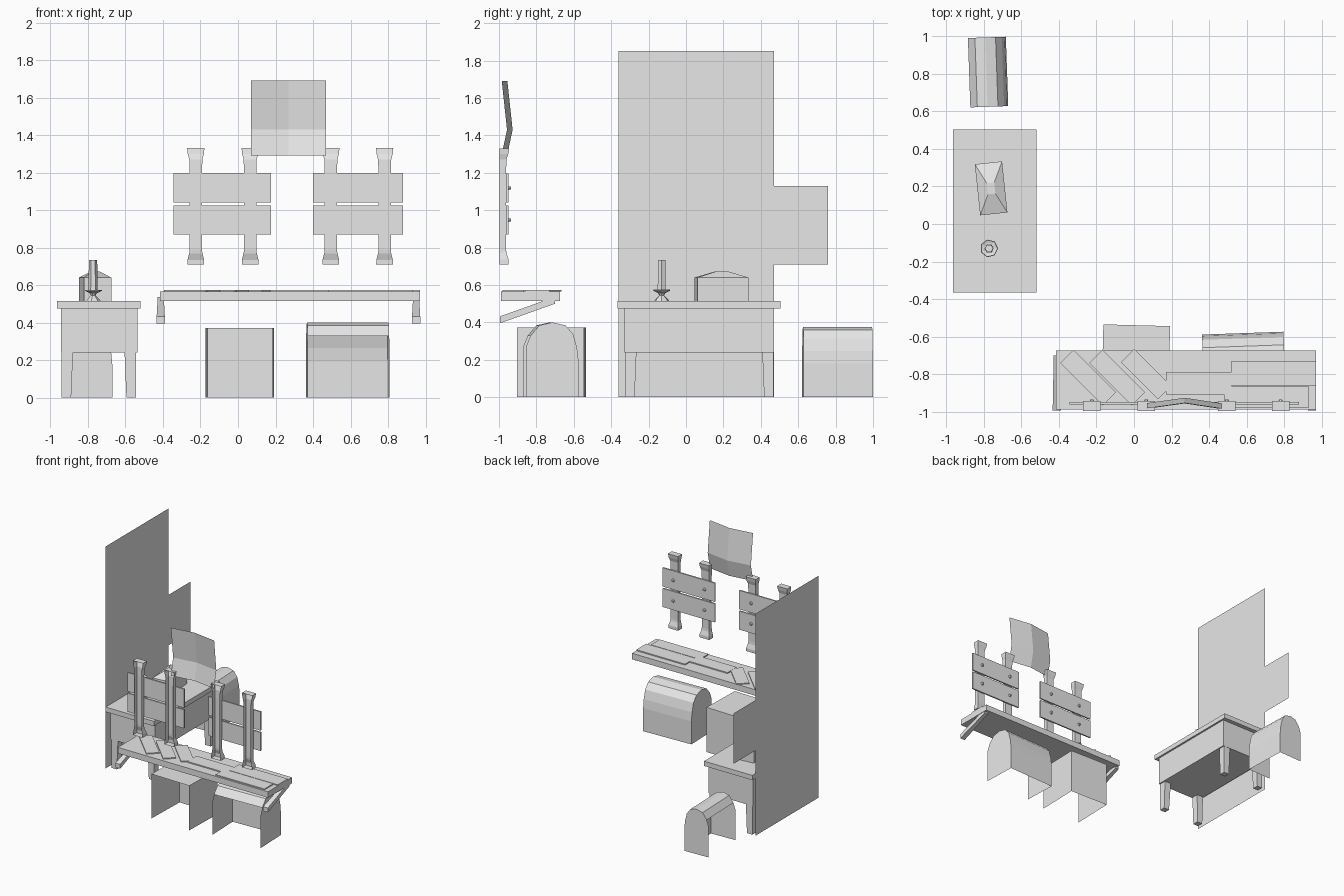
import bpy, bmesh
from math import radians, pi, cos, sin
from mathutils import Matrix, Vector

if "Cube" in bpy.data.objects:
    bpy.data.objects.remove(bpy.data.objects["Cube"])

grey = bpy.data.materials.new("light grey")
grey.use_nodes = True
grey.diffuse_color = (0.8, 0.8, 0.8, 1)
grey.node_tree.nodes["Principled BSDF"].inputs["Base Color"].default_value = (0.8, 0.8, 0.8, 1)


def build(name, verts, faces, loc=(0, 0, 0), turn=0):
    mesh = bpy.data.meshes.new(name)
    mesh.from_pydata(verts, [], faces)
    bm = bmesh.new()
    bm.from_mesh(mesh)
    bmesh.ops.recalc_face_normals(bm, faces=bm.faces)
    bm.to_mesh(mesh)
    bm.free()
    mesh.materials.append(grey)
    obj = bpy.data.objects.new(name, mesh)
    obj.location = loc
    obj.rotation_euler.z = radians(turn)
    bpy.context.collection.objects.link(obj)
    return obj


def loft(name, rings, close=True, caps=True, **place):
    """Bridge equal rings of points, optionally leaving one side open."""
    n = len(rings[0])
    verts = [p for ring in rings for p in ring]
    faces = []
    for r in range(len(rings) - 1):
        for i in range(n if close else n - 1):
            j = (i + 1) % n
            faces.append((r * n + i, r * n + j, r * n + n + j, r * n + n + i))
    if caps:
        faces += [tuple(range(n)), tuple(range(len(verts) - n, len(verts)))]
    return build(name, verts, faces, **place)


def rect(x0, x1, y0, y1, z):
    return [(x0, y0, z), (x0, y1, z), (x1, y1, z), (x1, y0, z)]


def box(name, x, y, z, **place):
    return loft(name, [rect(*x, *y, h) for h in z], **place)


def lathe(name, profile, sides, loc):
    return loft(name, [[(r * cos(2 * pi * i / sides), r * sin(2 * pi * i / sides), z)
                        for i in range(sides)] for r, z in profile], loc=loc)


def arched_chest(name, width, length, height, loc, turn):
    # Two arched ends, a back and a curved lid; the wall side is open
    arch = [(-0.5, 0), (-0.5, 0.68), (-0.42, 0.82), (-0.25, 0.96), (0, 1),
            (0.25, 0.96), (0.4, 0.84), (0.47, 0.66), (0.5, 0.48), (0.5, 0)]
    n = len(arch)
    verts = [(s * length / 2, u * width, h * height) for s in (-1, 1) for u, h in arch]
    faces = [tuple(range(n)), tuple(range(n, 2 * n))]
    faces += [(i, i + 1, n + i + 1, n + i) for i in range(2, n - 1)]
    build(name, verts, faces, loc, turn)


# Tall wall sheet and the smaller sheet beside it
for name, y0, y1, z0, z1 in (("wall_sheet", -0.36, 0.47, 0, 1.85),
                             ("side_sheet", 0.47, 0.76, 0.71, 1.13)):
    build(name, [(-0.97, y0, z0), (-0.97, y1, z0), (-0.97, y1, z1), (-0.97, y0, z1)],
          [(0, 1, 2, 3)])

# Table
box("table_top", (-0.965, -0.52), (-0.365, 0.505), (0.475, 0.515))
box("table_apron", (-0.945, -0.535), (-0.33, 0.47), (0.24, 0.475))
for x, sx in ((-0.94, 1), (-0.545, -1)):
    for y, sy in ((-0.325, 1), (0.468, -1)):
        loft("table_leg", [[(x, y, z), (x, y + sy * w, z), (x + sx * w, y + sy * w, z),
                            (x + sx * w, y, z)] for w, z in ((0.05, 0), (0.06, 0.24))])

# Small casket with a shallow peaked lid
casket = [rect(-0.073, 0.073, -0.137, 0.137, 0.0),
          rect(-0.073, 0.073, -0.137, 0.137, 0.125),
          rect(-0.02, 0.02, -0.03, 0.03, 0.158)]
loft("casket", casket, loc=(-0.762, 0.19, 0.515), turn=6)

# Candle on a stand
spot = (-0.773, -0.13, 0.515)
lathe("candle_stand", [(0.04, 0), (0.035, 0.008), (0.013, 0.03), (0.02, 0.042),
                       (0.048, 0.055), (0.045, 0.06), (0.03, 0.056)], 7, spot)
lathe("candle", [(0.025, 0.05), (0.022, 0.218)], 6, spot)

# Shelf with loose boards on top
box("shelf", (-0.415, 0.97), (-0.99, -0.675), (0.515, 0.565))
for x, y, length in ((-0.245, -0.82, 0.32), (-0.09, -0.82, 0.32), (0.065, -0.80, 0.28)):
    box("diagonal_board", (-length / 2, length / 2), (-0.05, 0.05), (0, 0.008),
        loc=(x, y, 0.565), turn=-45)
for x, y in (((0.17, 0.52), (-0.91, -0.79)), ((0.52, 0.97), (-0.86, -0.73)),
             ((0.48, 0.93), (-0.98, -0.865))):
    box("straight_board", x, y, (0.565, 0.574))

# Slanted shelf brackets
for x in (-0.412, 0.95):
    rings = []
    for y, z, w in ((-0.995, 0.41, 0.022), (-0.7, 0.515, 0.016)):
        rings.append([(x - w, y, z - 0.015), (x + w, y, z - 0.015),
                      (x + w, y, z + 0.022), (x - w, y, z + 0.022)])
    loft("shelf_bracket", rings)

# Two slatted panels: channel posts open toward the wall, two planks each
post = [(0.71, 0.045, -0.948), (0.735, 0.044, -0.948), (0.77, 0.035, -0.96),
        (0.79, 0.033, -0.962), (1.2, 0.033, -0.962), (1.27, 0.035, -0.96),
        (1.3, 0.043, -0.95), (1.33, 0.046, -0.945)]
for x0, x1, posts in ((-0.345, 0.175, (-0.225, 0.065)), (0.4, 0.88, (0.495, 0.782))):
    for x in posts:
        loft("panel_post", [[(x - w, -0.998, z), (x - w, b, z), (x + w, b, z),
                             (x + w, -0.998, z)] for z, w, b in post], close=False)
    for z0, z1 in ((0.87, 1.025), (1.04, 1.197)):
        box("panel_plank", (x0, x1), (-0.962, -0.95), (z0, z1))
        for x in posts:
            bolt = lathe("plank_bolt", [(0.014, 0), (0.008, 0.014)], 6,
                         (x, -0.95, (z0 + z1) / 2))
            bolt.rotation_euler.x = -pi / 2

# Curved hanging sheet
rows = ((1.69, -0.955), (1.43, -0.927), (1.29, -0.957))
loft("hanging_sheet", [[(0.07, y - 0.028, z), (0.27, y, z), (0.47, y - 0.03, z)]
                       for z, y in rows], close=False, caps=False)

# Arched chests
arched_chest("shelf_chest", 0.28, 0.435, 0.4, (0.585, -0.722, 0), 2)
arched_chest("wall_chest", 0.22, 0.37, 0.375, (-0.787, 0.81, 0), -88)

# Square crate open at the front and below
build("crate", rect(-0.178, 0.178, -0.18, 0.18, 0) + rect(-0.178, 0.178, -0.18, 0.18, 0.372),
      [(0, 1, 5, 4), (1, 2, 6, 5), (2, 3, 7, 6), (4, 5, 6, 7)], (0.01, -0.72, 0), -1.5)
